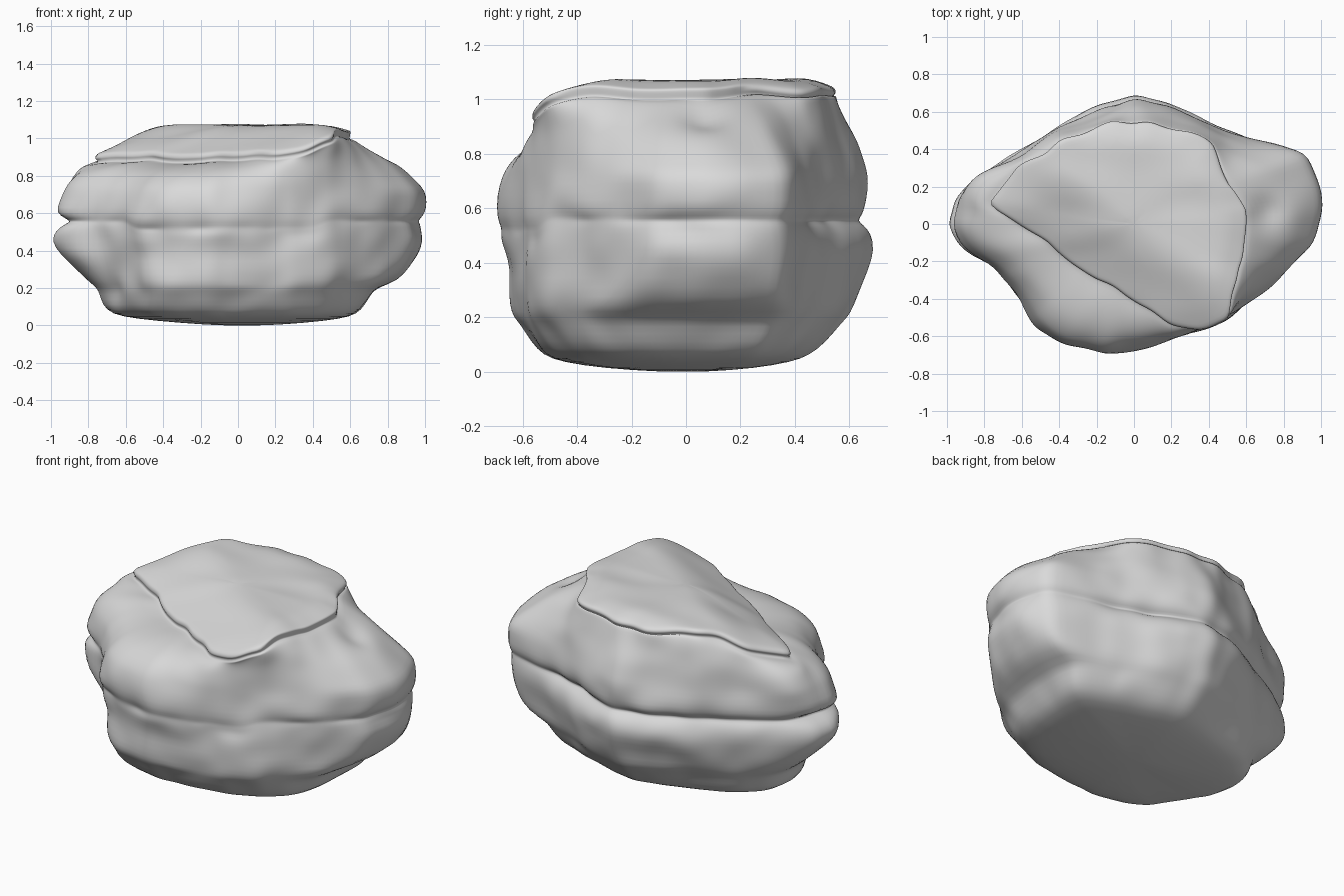
import bpy, bmesh, math
from mathutils import Vector, noise

if "Cube" in bpy.data.objects:
    bpy.data.objects.remove(bpy.data.objects["Cube"])

N = 96

def resample(pts):
    """Points of a star-shaped outline at N even angles about the origin."""
    out = []
    for i in range(N):
        a = 2 * math.pi * (i + .013) / N
        d = Vector((math.cos(a), math.sin(a)))
        best = 0
        for j in range(len(pts)):
            p, q = Vector(pts[j]), Vector(pts[(j + 1) % len(pts)])
            e = q - p
            den = d.x * e.y - d.y * e.x
            if abs(den) < 1e-9:
                continue
            t = (p.x * e.y - p.y * e.x) / den
            s = (p.x * d.y - p.y * d.x) / den
            if -1e-6 <= s <= 1 + 1e-6 and t > best:
                best = t
        out.append(d * best)
    return out

def bump(p, freq, amp, seed):
    return amp * noise.noise(Vector((p.x * freq, p.y * freq, p.z * freq * 1.5 + seed)))

def ramp(a, b, x):
    t = min(1, max(0, (x - a) / (b - a)))
    return t * t * (3 - 2 * t)

def smin(a, b, k=.05):
    h = max(k - abs(a - b), 0) / k
    return min(a, b) - h * h * k / 4

def pull_in(x, r):
    """Trim the pointed ends to reach r while keeping the corners nearer the middle."""
    if r >= .999:
        return x * r
    trimmed = smin(x, r, min(.25, 2 * (1 - r)))
    w = .75 * ramp(.4, .65, r)
    return x * r * (1 - w) + trimmed * w

stone = bpy.data.materials.new("stone grey")
stone.diffuse_color = (0.7, 0.7, 0.7, 1)
stone.use_nodes = True
stone.node_tree.nodes["Principled BSDF"].inputs["Base Color"].default_value = stone.diffuse_color

# Widest outline and top slab outline, seen from above
base = resample([(-1, 0), (-.97, .14), (-.85, .25), (-.5, .46), (-.15, .64), (.02, .685),
                 (.18, .64), (.5, .5), (.75, .43), (.9, .38), (.98, .2), (1, .05), (.95, -.12),
                 (.8, -.28), (.65, -.41), (.5, -.52), (.3, -.6), (0, -.66), (-.15, -.68),
                 (-.35, -.63), (-.52, -.54), (-.62, -.4), (-.75, -.24), (-.9, -.15)])
cap = resample([(-.77, .1), (-.62, .3), (-.4, .44), (-.12, .54), (.2, .52), (.42, .43),
                (.5, .26), (.61, .08), (.59, -.2), (.5, -.48), (.4, -.56), (.2, -.55),
                (0, -.41), (-.3, -.22), (-.6, -.01)])

# Lower and middle body: height, then reach to left, right, front, back
layers = [(.0, .1, .15, .1, .08), (.012, .3, .35, .3, .25), (.035, .55, .56, .46, .39),
          (.06, .69, .64, .53, .46), (.11, .735, .68, .575, .52), (.17, .75, .705, .62, .57),
          (.20, .765, .735, .65, .60), (.24, .81, .87, .66, .63), (.31, .88, .93, .665, .65),
          (.38, .95, .965, .665, .675), (.45, 1.0, 1.0, .67, .69), (.51, .975, .99, .67, .675),
          (.54, .94, .985, .67, .655), (.555, .92, .975, .67, .645), (.57, .93, .98, .67, .655),
          (.60, .96, 1.0, .685, .675), (.66, .955, .99, .685, .68), (.72, .94, .965, .67, .67)]

def body_point(p, z, l, r, f, b):
    x = -pull_in(-p.x, l) if p.x < 0 else pull_in(p.x, r)
    y = p.y * (f / .68 if p.y < 0 else b / .685)
    v = Vector((x, y, z))
    k = (bump(v, 2.6, .05, 3) + bump(v, 6, .03, 9)) * min(1, z / .1)
    # the seam is deepest at the back left and uneven elsewhere
    seam = math.exp(-((z - .555) / .016) ** 2)
    k -= seam * (.02 * ramp(0, .3, y - x * .4) + .05 * max(0, bump(Vector((x, y, 0)), 5, 1, 7)))
    # the seam sits lower in the middle of the front
    drop = .04 * math.exp(-((z - .55) / .1) ** 2) * ramp(-.62, -.52, x) * ramp(.5, .4, x) if y < 0 else 0
    return Vector((x * (1 + k), y * (1 + k), z - drop))

def cap_height(x, y):
    d = .565 * (x + .75) + .825 * (y - .1)
    return (smin(smin(1.072, .925 + .5 * d), 1.08 + .45 * (x + .4))
            + bump(Vector((x, y * 2, 0)), 3, .015, 1))

rings = [[body_point(p, *row) for p in base] for row in layers]

# Shoulder: rounds in from the body to the foot of the slab
foot = []
for p in cap:
    w = 1 + bump(Vector((p.x, p.y, 0)), 7, .05, 5)
    q = p * w
    right = ramp(.42, .6, q.x)
    foot.append(Vector((q.x, q.y, cap_height(q.x, q.y) - .05 - .02 * right)))
start = rings[-1]
for s in range(1, 9):
    u = s / 8
    a = u * math.pi / 2
    ring = []
    for p, q in zip(start, foot):
        # full and round at the front left, straighter at the right and back
        c = .65 - .45 * ramp(-.1, .5, p.x * .7 + p.y * .8)
        g, h = c * (1 - math.cos(a)) + (1 - c) * u, c * math.sin(a) + (1 - c) * u
        v = Vector((p.x + (q.x - p.x) * g, p.y + (q.y - p.y) * g, p.z + (q.z - p.z) * h))
        k = (bump(v, 3, .05, 3) + bump(v, 6, .03, 9)) * (1 - u) * u * 2
        dent = .05 * math.exp(-((v.x - .71) ** 2 + (v.y - .07) ** 2) / .006)
        ring.append(Vector((v.x * (1 + k), v.y * (1 + k), v.z - dent + .02 * c * math.sin(math.pi * u))))
    rings.append(ring)

# Slab: shallow crack, broken lip, then the tilted top
for s, drop in ((.985, .045), (.99, .03), (1.005, .022), (1.0, .008), (.98, 0), (.93, 0), (.82, 0),
                (.7, 0), (.55, 0), (.4, 0), (.25, 0), (.1, 0)):
    ring = []
    for q in foot:
        right = ramp(.42, .6, q.x)
        t = min(s, .985 - .3 * drop) if right > .5 else s
        x, y = q.x * t, q.y * t
        round_off = .025 * ramp(.85, 1, s) * ramp(.1, .4, .565 * x + .825 * y)
        round_off = max(round_off, .03 * right * ramp(.8, 1, s))
        ring.append(Vector((x, y, cap_height(x, y) - drop - round_off)))
    rings.append(ring)

# Skin the stacked rings into one boulder
bm = bmesh.new()
rows = [[bm.verts.new(p) for p in r] for r in rings]
for a, b in zip(rows, rows[1:]):
    for i in range(N):
        j = (i + 1) % N
        bm.faces.new((a[i], a[j], b[j], b[i]))
for row, flip in ((rows[0], True), (rows[-1], False)):
    c = bm.verts.new(sum((v.co for v in row), Vector()) / N)
    for i in range(N):
        f = (row[i], row[(i + 1) % N], c)
        bm.faces.new(f[::-1] if flip else f)
me = bpy.data.meshes.new("boulder")
bm.to_mesh(me)
bm.free()
me.materials.append(stone)
for p in me.polygons:
    p.use_smooth = True
boulder = bpy.data.objects.new("boulder", me)
bpy.context.collection.objects.link(boulder)
sub = boulder.modifiers.new("smooth", 'SUBSURF')
sub.levels = sub.render_levels = 1
